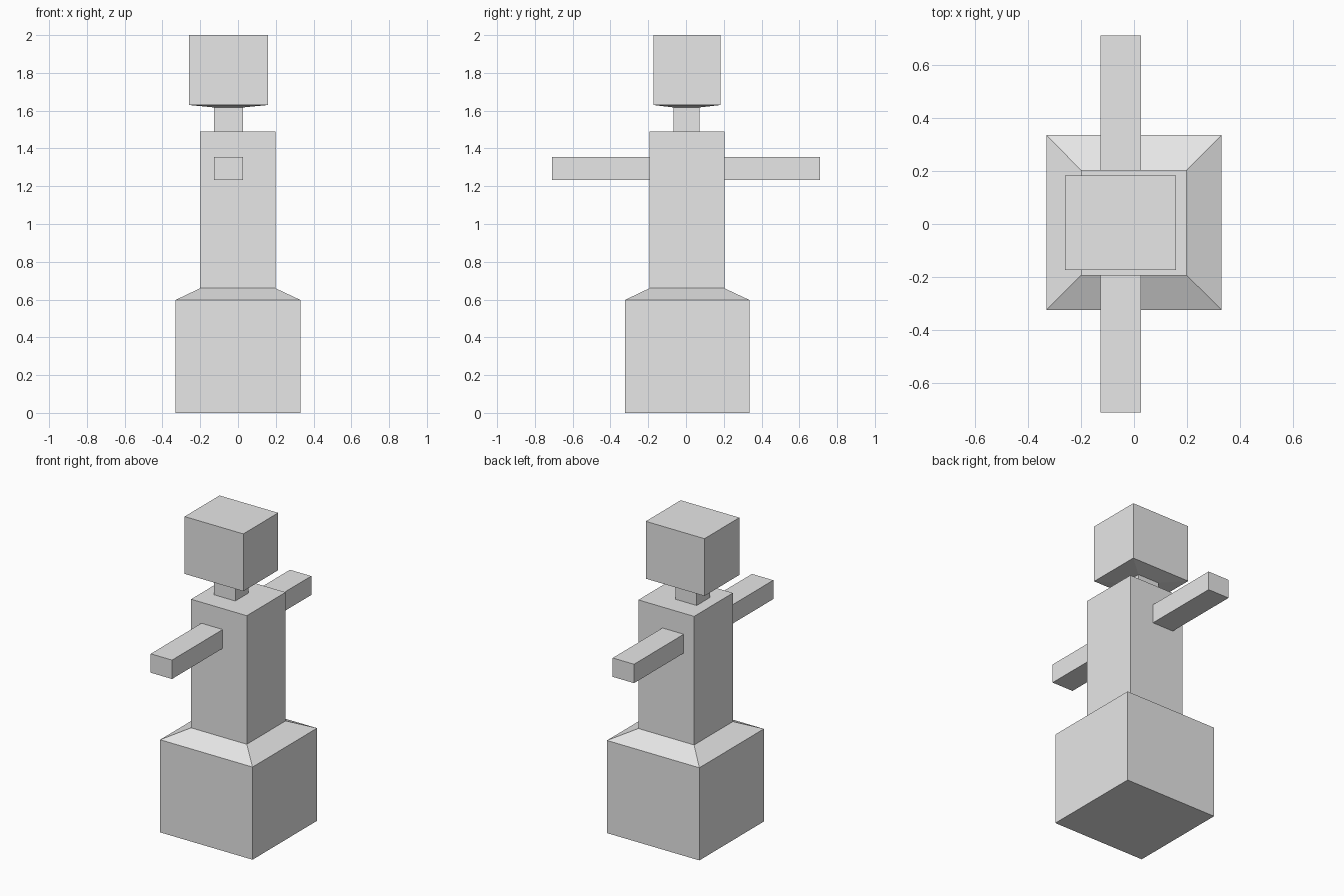
import bpy, bmesh

if "Cube" in bpy.data.objects:
    bpy.data.objects.remove(bpy.data.objects["Cube"])

grey = bpy.data.materials.new("light grey")
grey.diffuse_color = (0.8, 0.8, 0.8, 1)
grey.use_nodes = True
grey.node_tree.nodes["Principled BSDF"].inputs["Base Color"].default_value = grey.diffuse_color


def loft(name, sections):
    """Stack rectangular sections (x0, x1, y0, y1, z) into a closed solid."""
    bm = bmesh.new()
    rings = [[bm.verts.new(p) for p in ((x0, y0, z), (x1, y0, z), (x1, y1, z), (x0, y1, z))]
             for x0, x1, y0, y1, z in sections]
    bm.faces.new(rings[0][::-1])
    bm.faces.new(rings[-1])
    for low, high in zip(rings, rings[1:]):
        for i in range(4):
            j = (i + 1) % 4
            bm.faces.new((low[i], low[j], high[j], high[i]))
    mesh = bpy.data.meshes.new(name)
    bm.to_mesh(mesh)
    bm.free()
    mesh.materials.append(grey)
    obj = bpy.data.objects.new(name, mesh)
    bpy.context.collection.objects.link(obj)
    return obj


# Base block with sloped shoulder, rising into the torso
base = (-0.33, 0.33, -0.323, 0.335)
torso = (-0.2, 0.198, -0.193, 0.203)
loft("base_and_torso", [(*base, 0), (*base, 0.598), (*torso, 0.66), (*torso, 1.49)])

# Neck flaring under the block head
neck = (-0.126, 0.026, -0.065, 0.071)
head = (-0.26, 0.159, -0.173, 0.183)
loft("neck_and_head", [(*neck, 1.49), (*neck, 1.617), (*head, 1.63), (*head, 2.0)])

# Straight arms to the front and back
for name, y0, y1 in (("front_arm", -0.71, -0.193), ("back_arm", 0.203, 0.71)):
    loft(name, [(-0.126, 0.026, y0, y1, 1.233), (-0.126, 0.026, y0, y1, 1.355)])
